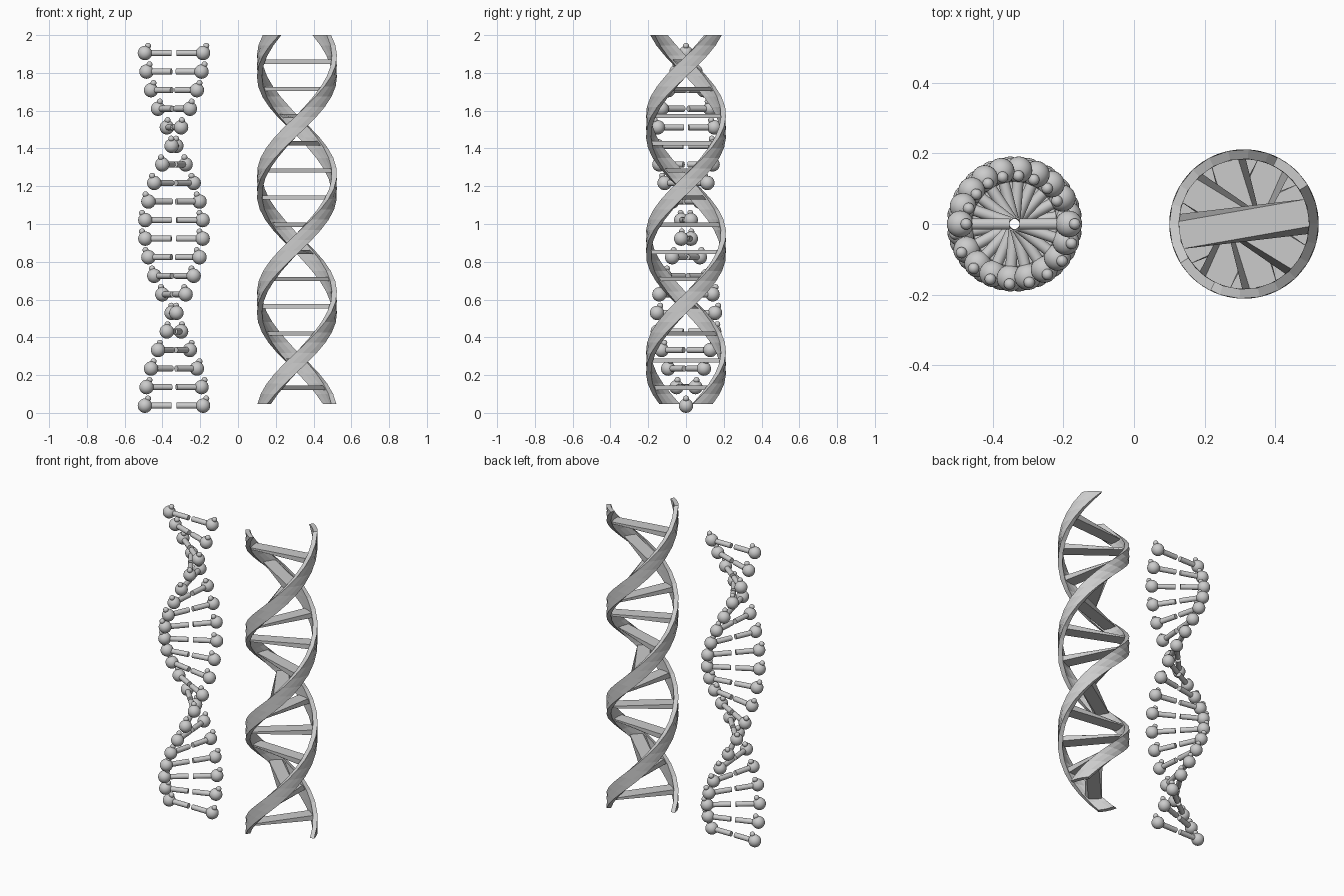
import bpy, bmesh
from math import radians, pi, sin, cos
from mathutils import Matrix, Vector

if "Cube" in bpy.data.objects:
    bpy.data.objects.remove(bpy.data.objects["Cube"])


def finish(bm, name, loc, smooth=False):
    bmesh.ops.recalc_face_normals(bm, faces=bm.faces)
    mesh = bpy.data.meshes.new(name)
    bm.to_mesh(mesh)
    bm.free()
    for p in mesh.polygons:
        p.use_smooth = smooth
    if smooth:
        mesh.set_sharp_from_angle(angle=radians(40))
    ob = bpy.data.objects.new(name, mesh)
    ob.location = loc
    bpy.context.collection.objects.link(ob)
    return ob


def polar(r, a, z):
    return Vector((r * cos(a), r * sin(a), z))


# ---- ball-and-stick helix (left) ----
LEVELS, Z0, Z1 = 20, 0.038, 1.905
BALL_R, ORBIT = 0.038, 0.154
LEFT = (-0.339, 0, 0)

balls, atoms, sticks = bmesh.new(), bmesh.new(), bmesh.new()
for i in range(LEVELS):
    t = i / (LEVELS - 1)
    turn = Matrix.Translation((0, 0, Z0 + (Z1 - Z0) * t)) @ Matrix.Rotation(2 * pi * t, 4, 'Z')
    for side in (1, -1):
        # backbone ball
        bmesh.ops.create_uvsphere(balls, u_segments=24, v_segments=14, radius=BALL_R,
                                  matrix=turn @ Matrix.Translation((side * ORBIT, 0, 0)))
        # small atom sitting on the ball
        bmesh.ops.create_uvsphere(atoms, u_segments=16, v_segments=10, radius=0.016,
                                  matrix=turn @ Matrix.Translation((side * ORBIT + 0.017, 0, 0.038)))
        # half rung, leaving a gap at the axis
        inner = 0.014
        bmesh.ops.create_cone(sticks, cap_ends=True, segments=20, radius1=0.016, radius2=0.016,
                              depth=ORBIT - inner,
                              matrix=turn @ Matrix.Translation((side * (ORBIT + inner) / 2, 0, 0))
                              @ Matrix.Rotation(pi / 2, 4, 'Y'))
finish(balls, "backbone_balls", LEFT, True)
finish(atoms, "small_atoms", LEFT, True)
finish(sticks, "half_rungs", LEFT, True)

# ---- ribbon helix (right) ----
RIGHT = (0.312, 0, 0)
BOTTOM, TOP, PITCH, PHASE_Z = 0.046, 2.0, 1.252, 1.835
R_IN, R_OUT, HALF = 0.185, 0.212, radians(16)


def angle_at(z):
    return 2 * pi * (z - PHASE_Z) / PITCH


def ribbon(name, offset, slices=36, cols=3):
    bm = bmesh.new()
    spread = [-HALF + 2 * HALF * c / cols for c in range(cols + 1)]
    section = [(R_OUT, a) for a in spread] + [(R_IN, a) for a in reversed(spread)]
    rings = []
    for s in range(slices + 1):
        z = BOTTOM + (TOP - BOTTOM) * s / slices
        rings.append([bm.verts.new(polar(r, a + offset + angle_at(z), z)) for r, a in section])
    n = len(section)
    for lo, hi in zip(rings, rings[1:]):
        for k in range(n):
            bm.faces.new((lo[k], lo[(k + 1) % n], hi[(k + 1) % n], hi[k]))
    bm.faces.new(rings[0])
    bm.faces.new(rings[-1])
    finish(bm, name, RIGHT)


ribbon("ribbon_strand_a", 0)
ribbon("ribbon_strand_b", pi)

# flat rungs, each twisted slightly along with the helix
rungs = bmesh.new()
for i in range(13):
    zc = 0.133 + 0.1438 * i
    box = bmesh.ops.create_cube(rungs, size=1)["verts"]
    for v in box:
        z = zc + v.co.z * 0.022
        v.co = Matrix.Rotation(angle_at(z), 3, 'Z') @ Vector((v.co.x * 0.39, v.co.y * 0.078, z))
finish(rungs, "ribbon_rungs", RIGHT)
